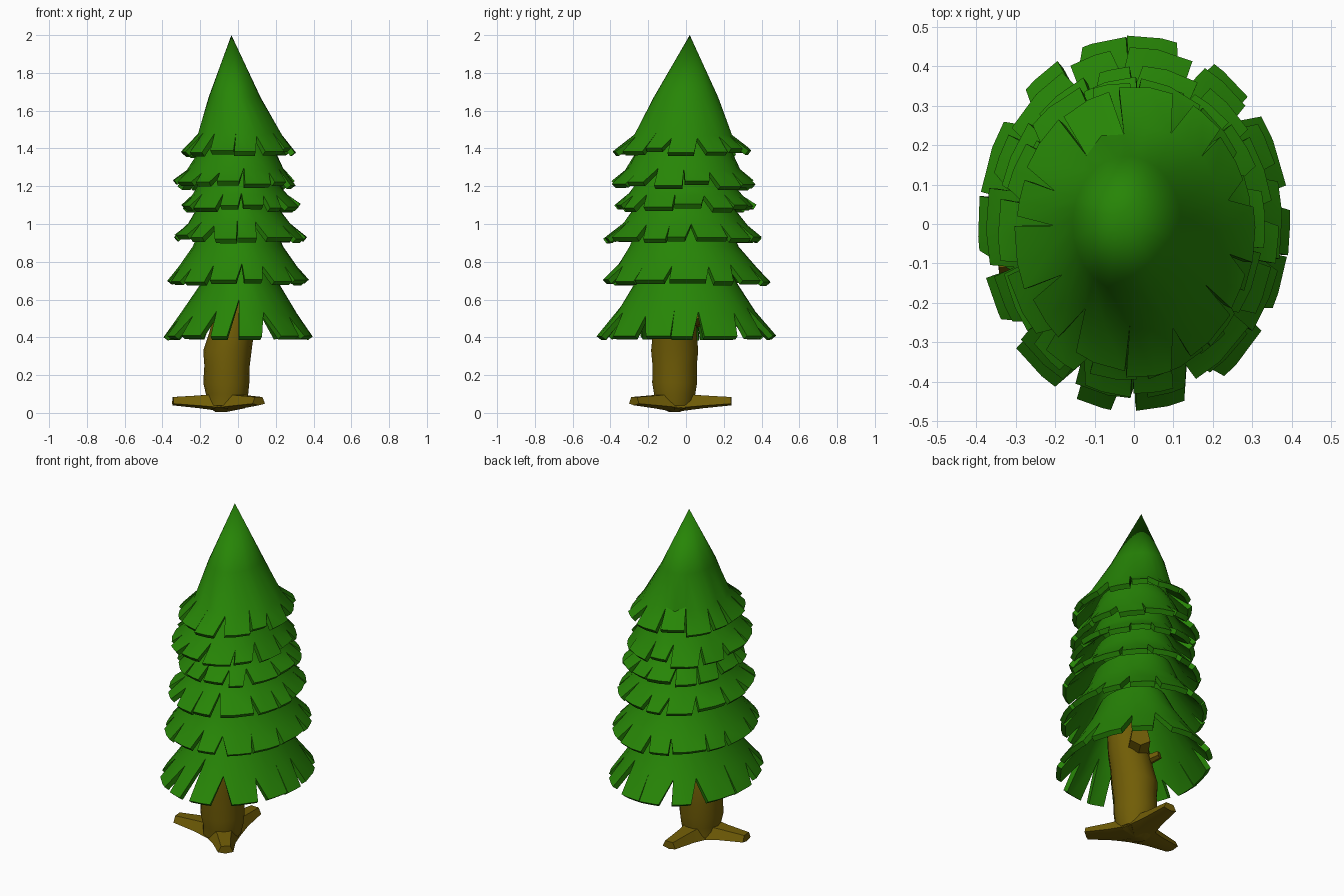
import bpy, bmesh, math, random
from mathutils import Vector

if "Cube" in bpy.data.objects:
    bpy.data.objects.remove(bpy.data.objects["Cube"])

random.seed(11)


def material(name, rgb):
    m = bpy.data.materials.new(name)
    m.diffuse_color = (*rgb, 1)
    m.use_nodes = True
    m.node_tree.nodes["Principled BSDF"].inputs["Base Color"].default_value = m.diffuse_color
    return m


GREEN = material("needles", (0.02, 0.235, 0.002))
BROWN = material("bark", (0.165, 0.11, 0.002))


def finish(name, bm, mat, angle=35, thick=0):
    mesh = bpy.data.meshes.new(name)
    bm.to_mesh(mesh)
    bm.free()
    ob = bpy.data.objects.new(name, mesh)
    bpy.context.collection.objects.link(ob)
    mesh.materials.append(mat)
    bpy.ops.object.select_all(action='DESELECT')
    ob.select_set(True)
    bpy.context.view_layer.objects.active = ob
    if thick:
        s = ob.modifiers.new("thickness", 'SOLIDIFY')
        s.thickness, s.offset = thick, -1
        bpy.ops.object.modifier_apply(modifier=s.name)
    bpy.ops.object.shade_smooth_by_angle(angle=math.radians(angle))
    return ob


def loft(name, rings, mat):
    """Closed skin through equal-sized rings of points."""
    bm = bmesh.new()
    vs = [[bm.verts.new(p) for p in r] for r in rings]
    n = len(vs[0])
    for a, b in zip(vs, vs[1:]):
        for i in range(n):
            j = (i + 1) % n
            bm.faces.new((a[i], a[j], b[j], b[i]))
    bm.faces.new(vs[0])
    bm.faces.new(vs[-1])
    bmesh.ops.recalc_face_normals(bm, faces=bm.faces)
    return finish(name, bm, mat)


def on_ring(ring, ang, k=1.0, dz=0.0):
    z, rx, ry, cx, cy = ring
    return Vector((cx + rx * k * math.cos(ang), cy + ry * k * math.sin(ang), z + dz))


def skirt(name, rings, n, start, gap, depth, ragged, thick=0.03):
    """Flared shell whose last band is split into petals by wedge notches."""
    bm = bmesh.new()
    step = math.tau / n
    ang = [math.radians(start) + step * (i + random.uniform(-.2, .2) * (i > 0))
           for i in range(n)]
    ang.append(ang[0] + math.tau)
    mids = [(ang[i] + ang[i + 1]) / 2 for i in range(n)]
    cols = [a for pair in zip(ang, mids) for a in pair]
    # full rings above the notches
    rows = [[bm.verts.new(on_ring(r, a)) for a in cols] for r in rings[:-2]]
    neck, rim = rings[-2:]
    row = []
    for k, a in enumerate(cols):
        t = random.uniform(*depth) if k % 2 == 0 else sum(depth) / 2
        if k == 0:
            t = 0
        row.append(bm.verts.new(on_ring(neck, a).lerp(on_ring(rim, a), t)))
    rows.append(row)
    m = len(cols)
    for a, b in zip(rows, rows[1:]):
        for i in range(m):
            j = (i + 1) % m
            bm.faces.new((a[i], b[i], b[j], a[j]))
    # petals: each notch leans to one side
    for i in range(n):
        k, dz = 1 - random.uniform(0, ragged), random.uniform(-ragged, ragged) * .35
        g0, g1 = random.uniform(0, .06), random.uniform(.6, 1.2) * gap
        if random.random() < .3 and i > 0:
            g0, g1 = g1, g0
        r0, r1, r2 = [bm.verts.new(on_ring(rim, a, k, dz)) for a in
                      (ang[i] + g0 * step, mids[i], ang[i + 1] - g1 * step)]
        top0, topm, top1 = row[2 * i], row[2 * i + 1], row[(2 * i + 2) % m]
        bm.faces.new((top0, r0, r1, topm))
        bm.faces.new((topm, r1, r2, top1))
    # close the tip where the first ring is a point
    bmesh.ops.remove_doubles(bm, verts=bm.verts, dist=1e-5)
    return finish(name, bm, GREEN, thick=thick)


# foliage tiers, top to bottom: rings are (z, rx, ry, cx, cy)
skirt("top_foliage", [(2.0, 0, 0, -.035, .02), (1.67, .138, .172, -.018, .0),
                      (1.49, .208, .238, .008, -.015), (1.385, .308, .37, .003, -.02)],
      13, -95, .2, (.0, .35), .05)
skirt("foliage_tier_2", [(1.46, .17, .20, 0, -.01), (1.38, .205, .255, -.005, -.01),
                         (1.30, .245, .29, -.01, -.015), (1.215, .33, .393, -.02, -.018)],
      13, -80, .2, (.0, .35), .05)
skirt("foliage_tier_3", [(1.30, .18, .22, 0, -.01), (1.2, .22, .265, .005, -.01),
                         (1.165, .24, .29, .01, -.01), (1.095, .326, .382, .015, -.008)],
      14, -88, .22, (.0, .3), .05)
skirt("foliage_tier_4", [(1.16, .18, .23, 0, -.01), (1.07, .225, .275, 0, -.01),
                         (1.02, .25, .30, .005, -.012), (.93, .358, .43, .01, -.015)],
      14, -92, .2, (.0, .35), .04)
skirt("foliage_tier_5", [(1.0, .19, .24, 0, -.01), (.88, .24, .29, 0, -.01),
                         (.79, .30, .355, 0, 0), (.70, .380, .45, 0, 0)],
      14, -86, .22, (.0, .35), .025)
skirt("bottom_foliage", [(.80, .16, .21, .01, 0), (.68, .21, .275, .01, 0),
                         (.60, .255, .315, .005, 0), (.405, .397, .478, 0, 0)],
      14, -90, .32, (.2, .55), .015)

# trunk: slightly bent column with a blunt pointed foot; (z, x, y, radius)
trunk = [(.005, -.09, -.06, .03), (.04, -.065, -.06, .105), (.1, -.058, -.06, .112),
         (.16, -.062, -.06, .122), (.25, -.058, -.06, .120), (.33, -.056, -.06, .128),
         (.42, -.035, -.06, .119), (.52, -.012, -.06, .115), (.64, .005, -.055, .11),
         (.74, .01, -.05, .09)]
loft("trunk", [[(x + r * math.cos(math.tau * i / 14), y + r * math.sin(math.tau * i / 14), z)
                for i in range(14)] for z, x, y, r in trunk], BROWN)


def limb(name, stations):
    """Angular branch; each station is (point, half width, half height)."""
    d = (Vector(stations[-1][0]) - Vector(stations[0][0])).normalized()
    side = Vector((-d.y, d.x, 0)).normalized()
    up = d.cross(side)
    loft(name, [[Vector(p) + side * w * s + up * h * u for s, u in
                 ((-1, -.6), (-.6, 1), (.6, 1), (1, -.6), (0, -1))]
                for p, w, h in stations], BROWN)


# three spreading roots
for k, (x, y) in enumerate([(-.345, -.085), (.11, -.275), (-.055, .24)]):
    foot = Vector((-.06, -.06, .055))
    tip = Vector((x, y, .062))
    limb(f"root_{k + 1}", [(foot, .10, .05), (foot.lerp(tip, .5), .062, .034),
                           (tip, .042, .022)])

# broken branch stubs under the lowest foliage
limb("branch_stub_1", [((-.04, -.03, .52), .06, .07), ((.04, .10, .55), .055, .08)])
limb("branch_stub_2", [((-.07, -.03, .46), .03, .03), ((-.11, .085, .48), .02, .02)])
